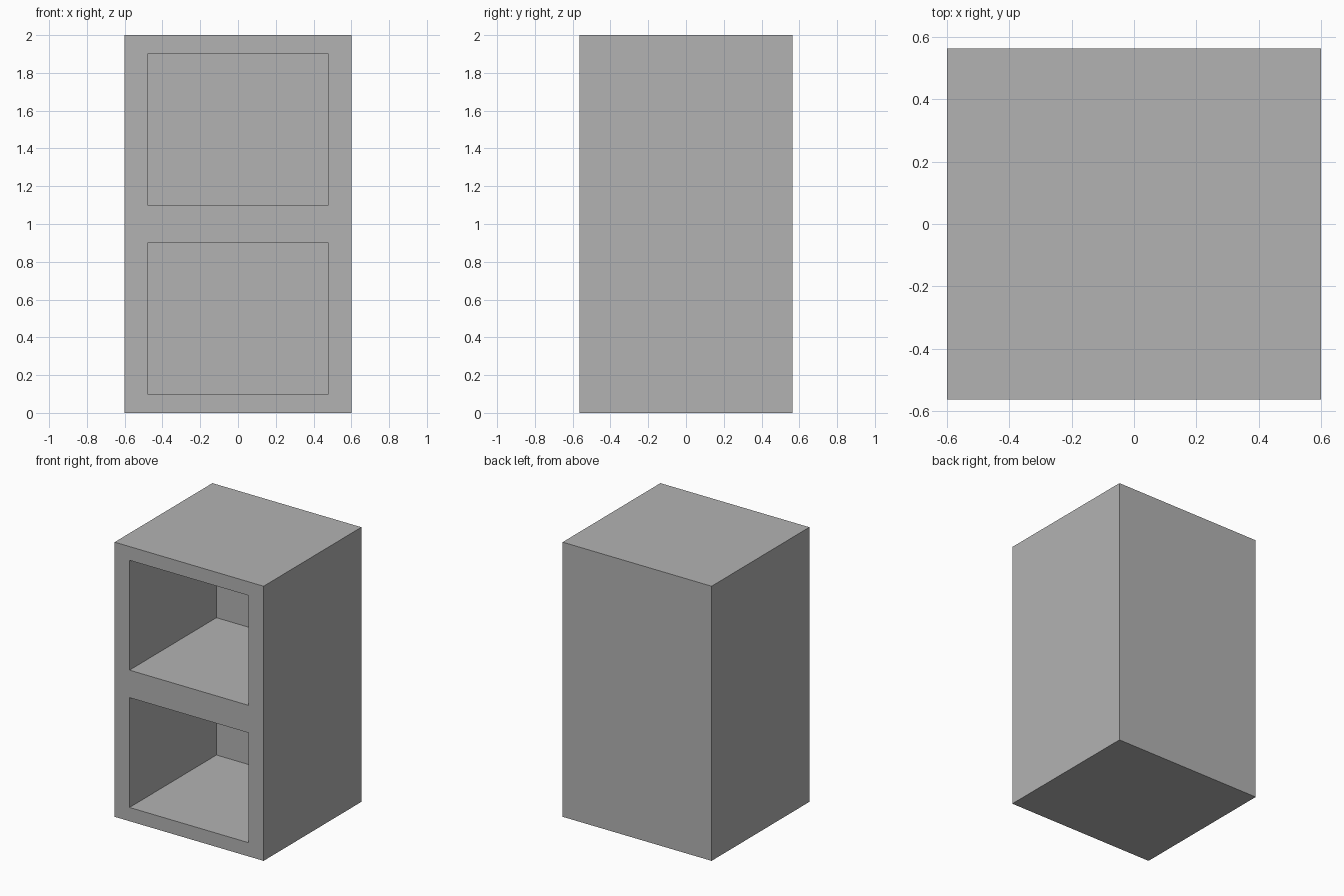
import bpy

if "Cube" in bpy.data.objects:
    bpy.data.objects.remove(bpy.data.objects["Cube"], do_unlink=True)

WIDTH, DEPTH, HEIGHT = 1.2, 1.125, 2.0
FRONT = -DEPTH / 2
OPEN_W, OPEN_H, OPEN_D = 0.96, 0.8, 1.0

grey = bpy.data.materials.new("plain grey")
grey.use_nodes = True
colour = (0.45, 0.45, 0.45, 1)
grey.diffuse_color = colour
grey.node_tree.nodes["Principled BSDF"].inputs["Base Color"].default_value = colour


def box(name, size, centre):
    bpy.ops.mesh.primitive_cube_add(size=1, location=centre)
    obj = bpy.context.object
    obj.name = name
    obj.scale = size
    bpy.ops.object.transform_apply(location=True, rotation=False, scale=True)
    obj.data.materials.append(grey)
    return obj


# Solid cabinet body
cabinet = box("cabinet", (WIDTH, DEPTH, HEIGHT), (0, 0, HEIGHT / 2))

# Two open compartments, cut from the front and closed at the back
margin = 0.1
for name, z in (("lower", HEIGHT / 4), ("upper", HEIGHT * 3 / 4)):
    cutter = box(name + "_compartment_cutter",
                 (OPEN_W, OPEN_D + margin, OPEN_H),
                 (0, FRONT + (OPEN_D - margin) / 2, z))
    cutter.hide_render = True
    cut = cabinet.modifiers.new(name + " compartment", "BOOLEAN")
    cut.operation = "DIFFERENCE"
    cut.solver = "EXACT"
    cut.object = cutter
    bpy.context.view_layer.objects.active = cabinet
    bpy.ops.object.modifier_apply(modifier=cut.name)
    bpy.data.objects.remove(cutter, do_unlink=True)
